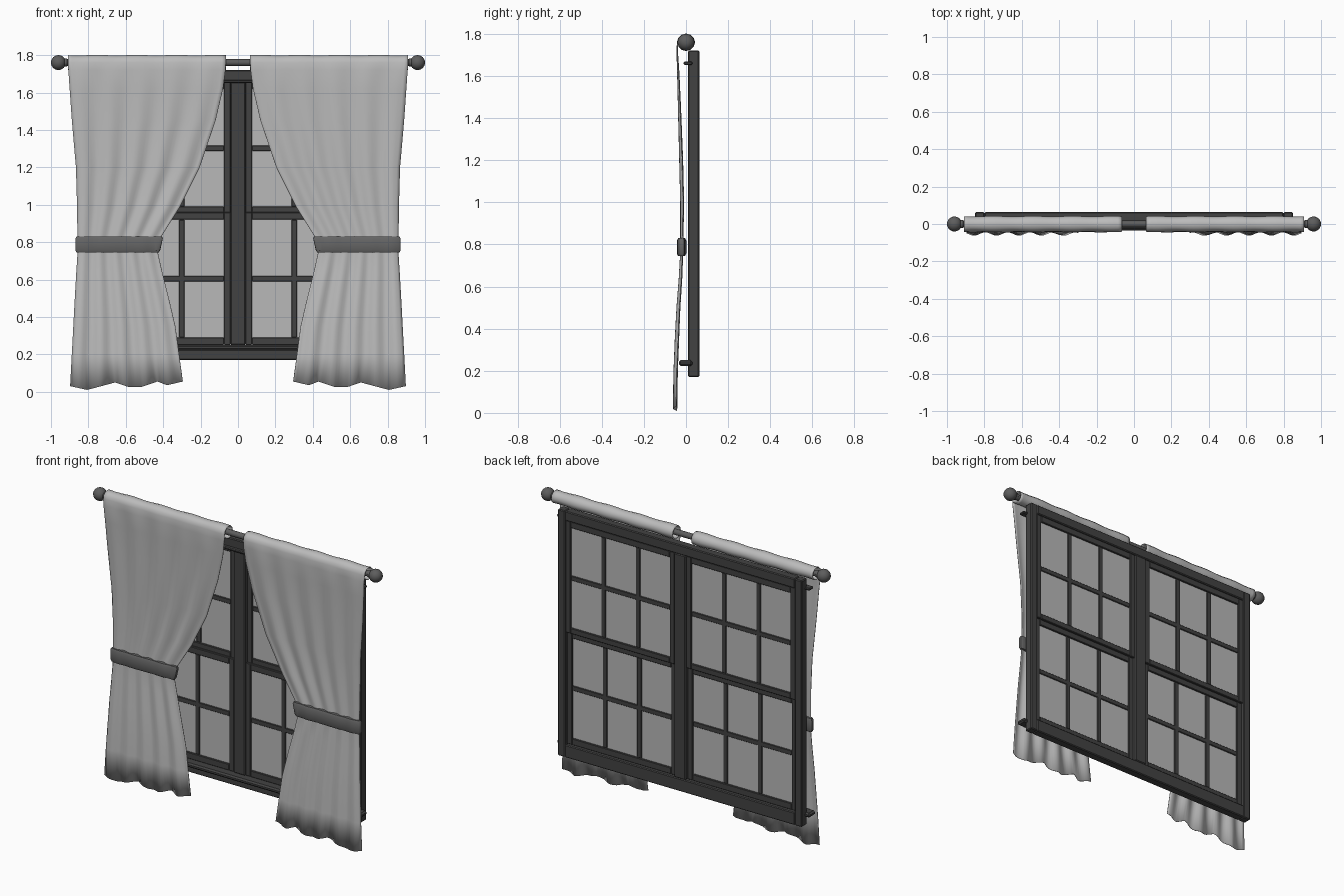
import bpy, bmesh, math

if "Cube" in bpy.data.objects:
    bpy.data.objects.remove(bpy.data.objects["Cube"])


def material(name, v):
    m = bpy.data.materials.new(name)
    m.diffuse_color = (v, v, v, 1)
    m.use_nodes = True
    m.node_tree.nodes["Principled BSDF"].inputs["Base Color"].default_value = m.diffuse_color
    return m


CLOTH = material("curtain cloth", 0.50)
TIE = material("tie band", 0.13)
METAL = material("rod metal", 0.11)
WOOD = material("dark frame", 0.055)
GLASS = material("window glass", 0.48)


def finish(bm, name, mat, smooth=None):
    bmesh.ops.recalc_face_normals(bm, faces=bm.faces[:])
    me = bpy.data.meshes.new(name)
    bm.to_mesh(me)
    bm.free()
    ob = bpy.data.objects.new(name, me)
    bpy.context.collection.objects.link(ob)
    me.materials.append(mat)
    if smooth:
        bpy.ops.object.select_all(action='DESELECT')
        ob.select_set(True)
        bpy.context.view_layer.objects.active = ob
        bpy.ops.object.shade_smooth_by_angle(angle=math.radians(smooth))
    return ob


def boxes(name, mat, items, bevel=0.0):
    """items: (x0, x1, y0, y1, z0, z1)"""
    bm = bmesh.new()
    for x0, x1, y0, y1, z0, z1 in items:
        vs = bmesh.ops.create_cube(bm, size=1)["verts"]
        for v in vs:
            v.co = ((x0 + x1) / 2 + v.co.x * (x1 - x0),
                    (y0 + y1) / 2 + v.co.y * (y1 - y0),
                    (z0 + z1) / 2 + v.co.z * (z1 - z0))
    if bevel:
        bmesh.ops.bevel(bm, geom=bm.edges[:], offset=bevel, segments=1, affect='EDGES')
    return finish(bm, name, mat)


def grid(bm, rows, closed=False):
    vr = [[bm.verts.new(p) for p in r] for r in rows]
    n = len(vr[0])
    for a, b in zip(vr, vr[1:]):
        for i in range(n if closed else n - 1):
            j = (i + 1) % n
            bm.faces.new((a[i], a[j], b[j], b[i]))
    return vr


def lerp_table(t, table):
    for (a, va), (b, vb) in zip(table, table[1:]):
        if t <= b:
            return va + (vb - va) * (t - a) / (b - a)
    return table[-1][1]


# Outer frame: jambs, head, bottom rail and centre mullion
boxes("window_frame", WOOD, [
    (-0.85, -0.80, 0.01, 0.063, 0.17, 1.72),
    (0.80, 0.85, 0.01, 0.063, 0.17, 1.72),
    (-0.80, 0.80, 0.01, 0.063, 1.66, 1.72),
    (-0.80, 0.80, 0.01, 0.063, 0.17, 0.25),
    (-0.04, 0.04, 0.01, 0.063, 0.25, 1.66)], 0.005)

# Projecting ledges
boxes("window_sill", WOOD, [(-0.88, 0.88, -0.034, 0.03, 0.222, 0.25)], 0.009)
boxes("head_moulding", WOOD, [(-0.88, 0.88, -0.012, 0.03, 1.652, 1.668)], 0.005)


# Sashes: stiles, rails, muntins and glass
def sash(name, s, y0, y1, z0, z1, lo, hi, mid):
    def b(xa, xb, ya, yb, za, zb):
        return (min(s * xa, s * xb), max(s * xa, s * xb), ya, yb, za, zb)
    bars = [b(0.04, 0.075, y0, y1, z0, z1), b(0.765, 0.80, y0, y1, z0, z1),
            b(0.075, 0.765, y0, y1, z0, lo), b(0.075, 0.765, y0, y1, hi, z1)]
    for x in (0.30, 0.54):
        bars.append(b(x - 0.015, x + 0.015, y0 + 0.004, y1 - 0.004, lo, hi))
    bars.append(b(0.075, 0.765, y0 + 0.004, y1 - 0.004, mid - 0.015, mid + 0.015))
    boxes(name, WOOD, bars, 0.003)
    yc = (y0 + y1) / 2
    boxes(name + "_glass", GLASS, [b(0.06, 0.78, yc - 0.002, yc + 0.002, z0 + 0.01, z1 - 0.01)])


for side, s in (("left", -1), ("right", 1)):
    sash(side + "_lower_sash", s, 0.018, 0.042, 0.25, 0.96, 0.29, 0.92, 0.605)
    sash(side + "_upper_sash", s, 0.032, 0.056, 0.955, 1.66, 0.99, 1.62, 1.303)

# Curtain rod with finials
ROD_Z = 1.76
prof = [(-0.999, 0.004)]
prof += [(-0.96 - 0.04 * math.cos(a), 0.04 * math.sin(a))
         for a in [math.radians(d) for d in range(15, 150, 15)]]
prof += [(-0.928, 0.022), (-0.915, 0.022), (-0.912, 0.018)]
prof = prof + [(-x, r) for x, r in reversed(prof)]
bm = bmesh.new()
vr = grid(bm, [[(x, r * math.cos(k * math.pi / 10), ROD_Z + r * math.sin(k * math.pi / 10))
                for k in range(20)] for x, r in prof], True)
bm.faces.new(vr[0])
bm.faces.new(vr[-1])
finish(bm, "curtain_rod", METAL, 40)

# Curtain rows: z, inner x, outer x, y, fold depth
ROWS = [(0.033, 0.295, 0.897, -0.052, 0.009), (0.20, 0.315, 0.888, -0.049, 0.009),
        (0.35, 0.335, 0.88, -0.043, 0.009), (0.50, 0.37, 0.872, -0.036, 0.008),
        (0.64, 0.405, 0.864, -0.026, 0.007), (0.75, 0.43, 0.857, -0.021, 0.006),
        (0.83, 0.41, 0.858, -0.020, 0.006), (0.99, 0.31, 0.86, -0.018, 0.008),
        (1.20, 0.205, 0.866, -0.023, 0.008), (1.45, 0.12, 0.888, -0.031, 0.006),
        (1.62, 0.08, 0.90, -0.037, 0.004), (1.72, 0.067, 0.907, -0.042, 0.002)]
HEM = [(0, 0.055), (0.14, 0.035), (0.225, 0.055), (0.37, 0.025),
       (0.48, 0.025), (0.60, 0.05), (0.85, 0.01), (1, 0.03)]
N = 40


def curtain(name, s):
    rows = []
    for k, (z, xi, xo, y, amp) in enumerate(ROWS):
        row = []
        for i in range(N + 1):
            u = i / N
            zz = lerp_table(u, HEM) if k == 0 else z
            row.append((s * (xi + (xo - xi) * u),
                        y + amp * math.sin(2 * math.pi * 5 * u + 0.6), zz))
        rows.append(row)
    # sleeve wrapping over the rod
    for d in range(0, 331, 30):
        a = math.radians(180 - d)
        row = []
        for i in range(N + 1):
            u = i / N
            r = 0.038 + 0.002 * math.sin(2 * math.pi * 4 * u)
            row.append((s * (0.065 + 0.845 * u), r * 1.04 * math.cos(a),
                        ROD_Z + r * math.sin(a)))
        rows.append(row)
    bm = bmesh.new()
    grid(bm, rows)
    ob = finish(bm, name, CLOTH, 60)
    m = ob.modifiers.new("thickness", 'SOLIDIFY')
    m.thickness = 0.003
    m.offset = 0


# Tie band: flattened ring around the gathered curtain
def tie(name, s):
    rows = []
    for z, g, lean in ((0.745, -0.006, 0.012), (0.757, 0, 0.010),
                       (0.818, 0, -0.004), (0.83, -0.006, -0.006)):
        row = []
        for k in range(48):
            a = 2 * math.pi * k / 48
            c, sn = math.cos(a), math.sin(a)
            px = math.copysign(abs(c) ** 0.6, c)
            py = math.copysign(abs(sn) ** 0.4, sn)
            x = 0.638 + (0.232 + g) * px + (lean if px < -0.9 else 0)
            wave = 0.002 * math.sin(px * 14)
            row.append((s * x, -0.021 + (0.021 + g) * py + wave, z))
        rows.append(row)
    bm = bmesh.new()
    vr = grid(bm, rows, True)
    bm.faces.new(vr[0])
    bm.faces.new(vr[-1])
    finish(bm, name, TIE, 40)


for side, s in (("left", -1), ("right", 1)):
    curtain(side + "_curtain", s)
    tie(side + "_tie_band", s)
